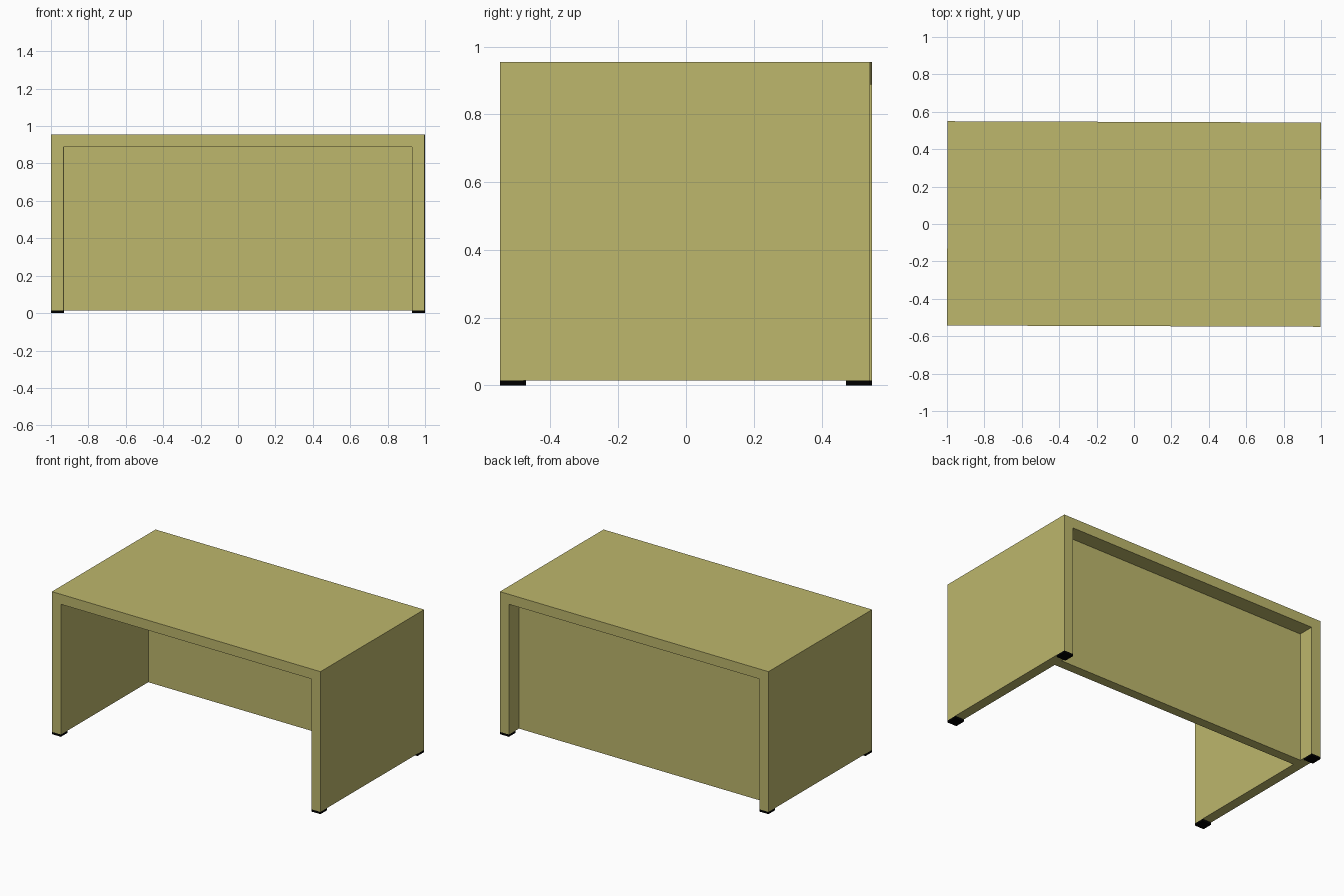
import bpy
import bmesh
from mathutils import Matrix, Vector

cube = bpy.data.objects.get("Cube")
if cube:
    bpy.data.objects.remove(cube, do_unlink=True)


def make_material(name, color):
    mat = bpy.data.materials.new(name)
    mat.use_nodes = True
    mat.diffuse_color = color
    mat.node_tree.nodes["Principled BSDF"].inputs["Base Color"].default_value = color
    return mat


khaki = make_material("khaki_laminate", (0.51, 0.474, 0.15, 1))
black = make_material("black_rubber", (0.0, 0.0, 0.0, 1))

# Overall dimensions
HALF_W, HALF_D = 0.998, 0.546
FOOT_H, SLAB_Z, TOP_Z = 0.015, 0.888, 0.955
BOARD = 0.067
TURN = Matrix.Rotation(-0.0035, 4, "Z")  # the desk stands very slightly turned


def box(name, low, high, mat):
    """Box between two opposite corners."""
    low, high = Vector(low), Vector(high)
    bm = bmesh.new()
    bmesh.ops.create_cube(bm, size=1)
    fit = Matrix.Translation((low + high) / 2) @ Matrix.Diagonal((high - low).to_4d())
    bm.transform(TURN @ fit)
    bmesh.ops.recalc_face_normals(bm, faces=bm.faces)
    mesh = bpy.data.meshes.new(name)
    bm.to_mesh(mesh)
    bm.free()
    mesh.materials.append(mat)
    obj = bpy.data.objects.new(name, mesh)
    bpy.context.collection.objects.link(obj)
    return obj


# Desk top
box("desk_top", (-HALF_W, -HALF_D, SLAB_Z), (HALF_W, HALF_D, TOP_Z), khaki)

# Recessed back panel between the side panels
inner = HALF_W - BOARD
box("back_panel", (-inner, 0.375, FOOT_H), (inner, 0.44, SLAB_Z), khaki)

# Side panels, each on two small feet
for side, x in (("right", -HALF_W), ("left", inner)):
    box(side + "_side_panel", (x, -HALF_D, FOOT_H), (x + BOARD, HALF_D, SLAB_Z), khaki)
    for end, y in (("front", -HALF_D), ("back", HALF_D - 0.07)):
        box(f"{end}_{side}_foot", (x, y, 0), (x + BOARD, y + 0.07, FOOT_H), black)
